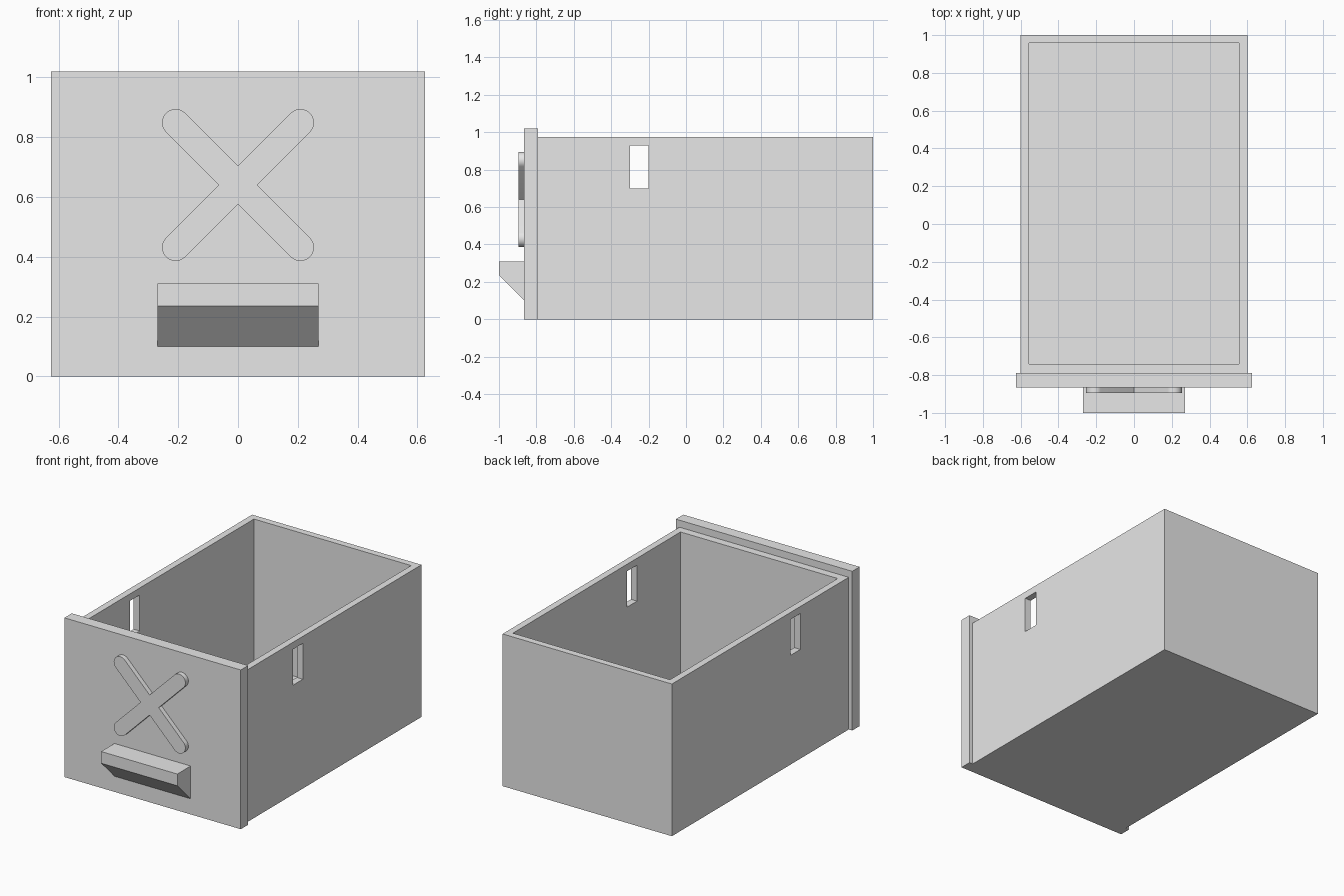
import bpy, bmesh
from math import cos, sin, pi
from mathutils import Vector

old = bpy.data.objects.get("Cube")
if old:
    bpy.data.objects.remove(old, do_unlink=True)

grey = bpy.data.materials.new("light grey")
grey.use_nodes = True
grey.diffuse_color = (0.8, 0.8, 0.8, 1)
grey.node_tree.nodes["Principled BSDF"].inputs["Base Color"].default_value = (0.8, 0.8, 0.8, 1)


def finish(name, bm):
    bmesh.ops.recalc_face_normals(bm, faces=bm.faces)
    mesh = bpy.data.meshes.new(name)
    bm.to_mesh(mesh)
    bm.free()
    mesh.materials.append(grey)
    obj = bpy.data.objects.new(name, mesh)
    bpy.context.collection.objects.link(obj)
    return obj


def box(name, low, high):
    low, high = Vector(low), Vector(high)
    bm = bmesh.new()
    bmesh.ops.create_cube(bm, size=1)
    for v in bm.verts:
        v.co = (low + high) / 2 + v.co * (high - low)
    return finish(name, bm)


def prism(name, outline, direction):
    bm = bmesh.new()
    face = bm.faces.new([bm.verts.new(p) for p in outline])
    ext = bmesh.ops.extrude_face_region(bm, geom=[face], use_keep_orig=True)
    verts = [e for e in ext["geom"] if isinstance(e, bmesh.types.BMVert)]
    bmesh.ops.translate(bm, verts=verts, vec=direction)
    return finish(name, bm)


# Open tray, hollowed from above and slotted through both sides
tray = box("drawer_tray", (-0.6, -0.79, 0), (0.6, 1, 0.975))
cutters = [
    box("hollow_cutter", (-0.557, -0.74, 0.045), (0.557, 0.957, 1.2)),
    box("slot_cutter", (-0.8, -0.3, 0.70), (0.8, -0.2, 0.93)),
]
for cutter in cutters:
    cutter.hide_render = True
    mod = tray.modifiers.new(cutter.name, "BOOLEAN")
    mod.operation = "DIFFERENCE"
    mod.solver = "EXACT"
    mod.object = cutter
bpy.context.view_layer.objects.active = tray
for cutter in cutters:
    bpy.ops.object.modifier_apply(modifier=cutter.name)
    bpy.data.objects.remove(cutter, do_unlink=True)

# Wider, taller front panel
box("front_panel", (-0.625, -0.865, 0), (0.625, -0.79, 1.02))

# Pull handle with a sloped underside
handle = [(-0.865, 0.31), (-1, 0.31), (-1, 0.235), (-0.865, 0.10)]
prism("handle", [(-0.27, y, z) for y, z in handle], (0.54, 0, 0))

# Raised cross with four rounded arms
radius, reach, steps = 0.0455, 0.295, 16
outline = []
for arm in range(4):
    a = pi / 4 + arm * pi / 2
    for i in range(steps + 1):
        t = a - pi / 2 + pi * i / steps
        outline.append((reach * cos(a) + radius * cos(t), -0.895,
                        0.64 + reach * sin(a) + radius * sin(t)))
    notch = a + pi / 4
    outline.append((radius * 2 ** 0.5 * cos(notch), -0.895,
                    0.64 + radius * 2 ** 0.5 * sin(notch)))
cross = prism("raised_cross", outline, (0, 0.03, 0))
bpy.ops.object.select_all(action="DESELECT")
cross.select_set(True)
bpy.context.view_layer.objects.active = cross
bpy.ops.object.shade_smooth_by_angle()
